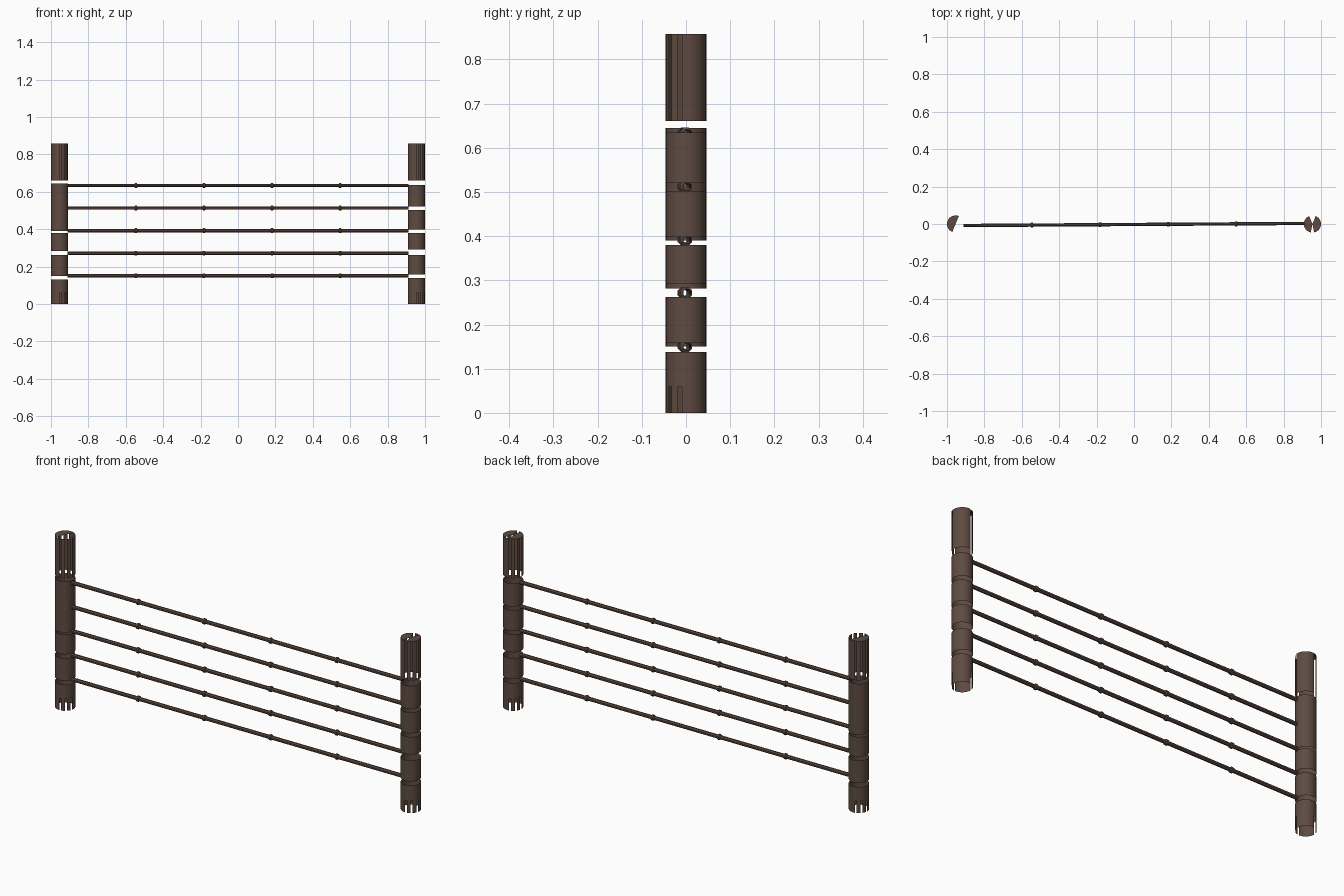
import bpy, bmesh, math

if "Cube" in bpy.data.objects:
    bpy.data.objects.remove(bpy.data.objects["Cube"])

brown = bpy.data.materials.new("weathered brown")
brown.diffuse_color = (0.112, 0.070, 0.053, 1)
brown.use_nodes = True
brown.node_tree.nodes["Principled BSDF"].inputs["Base Color"].default_value = brown.diffuse_color

SIDES, R, TOP = 32, 0.046, 0.857


def finish(bm, name, smooth=True):
    me = bpy.data.meshes.new(name)
    bm.to_mesh(me)
    bm.free()
    ob = bpy.data.objects.new(name, me)
    bpy.context.collection.objects.link(ob)
    me.materials.append(brown)
    if smooth:
        bpy.context.view_layer.objects.active = ob
        ob.select_set(True)
        bpy.ops.object.shade_smooth_by_angle(angle=math.radians(35))
        ob.select_set(False)
    return ob


def off(a, b):
    """Smallest angle between two directions, in degrees."""
    return abs((a - b + 180) % 360 - 180)


def shell(name, cx, z0, z1, slit=False):
    """Open tube; slit tubes lose alternate staves on one diagonal."""
    bm = bmesh.new()
    rings = [[bm.verts.new((cx + R * math.cos(2 * math.pi * i / SIDES),
                            R * math.sin(2 * math.pi * i / SIDES), z))
              for i in range(SIDES)] for z in (z0, z1)]
    for i in range(SIDES):
        a = (i + 0.5) * 360 / SIDES
        diagonal = min(off(a, -45), off(a, 135)) < 45
        if slit and diagonal and i % 3 == 0:
            continue
        j = (i + 1) % SIDES
        bm.faces.new((rings[0][i], rings[0][j], rings[1][j], rings[1][i]))
    finish(bm, name)


def cap(name, cx, z, keep):
    """Broken end cap made of the wedges that pass the keep rule."""
    bm = bmesh.new()
    mid = bm.verts.new((cx, 0, z))
    ring = [bm.verts.new((cx + R * math.cos(2 * math.pi * i / SIDES),
                          R * math.sin(2 * math.pi * i / SIDES), z))
            for i in range(SIDES)]
    for i in range(SIDES):
        if keep((i + 0.5) * 360 / SIDES):
            bm.faces.new((mid, ring[i], ring[(i + 1) % SIDES]))
    finish(bm, name, False)


def post(name, cx, gaps, keep):
    edges = [0] + [z for g in gaps for z in g] + [TOP]
    bands = list(zip(edges[::2], edges[1::2]))
    for n, (a, b) in enumerate(bands):
        if n == 0:      # split foot of the post
            shell(name + "_foot", cx, 0, 0.06, True)
            shell(name + "_lower_band", cx, 0.06, b)
        else:
            shell(f"{name}_band_{n}", cx, a, b, n == len(bands) - 1)
    cap(name + "_cap", cx, TOP, keep)


# Posts, broken open where the rails meet them
post("left_post", -0.954,
     [(0.130, 0.150), (0.262, 0.282), (0.380, 0.390), (0.645, 0.661)],
     lambda a: 70 < a < 250)
post("right_post", 0.954,
     [(0.138, 0.158), (0.262, 0.292), (0.380, 0.398), (0.502, 0.520), (0.635, 0.661)],
     lambda a: off(a, 92) > 22 and off(a, 270) > 10)

# Rails with raised knots, drifting slightly in depth
L = 0.911
KNOTS = [-0.546, -0.182, 0.182, 0.546]


def rail(name, z):
    profile = [(-L, 0.0095)]
    for k in KNOTS:
        profile += [(k - 0.008, 0.0095), (k - 0.005, 0.014),
                    (k + 0.005, 0.014), (k + 0.008, 0.0095)]
    profile.append((L, 0.0095))
    bm = bmesh.new()
    rings = []
    for x, r in profile:
        y = -0.0025 + 0.0055 * x / L
        rings.append([bm.verts.new((x, y + r * math.cos(t * math.pi / 4 + math.pi / 8),
                                    z + r * math.sin(t * math.pi / 4 + math.pi / 8)))
                      for t in range(8)])
    for a, b in zip(rings, rings[1:]):
        for i in range(8):
            j = (i + 1) % 8
            bm.faces.new((a[i], a[j], b[j], b[i]))
    bmesh.ops.recalc_face_normals(bm, faces=bm.faces)
    finish(bm, name, False)


for n in range(5):
    rail(f"rail_{n + 1}", 0.151 + 0.1205 * n)
